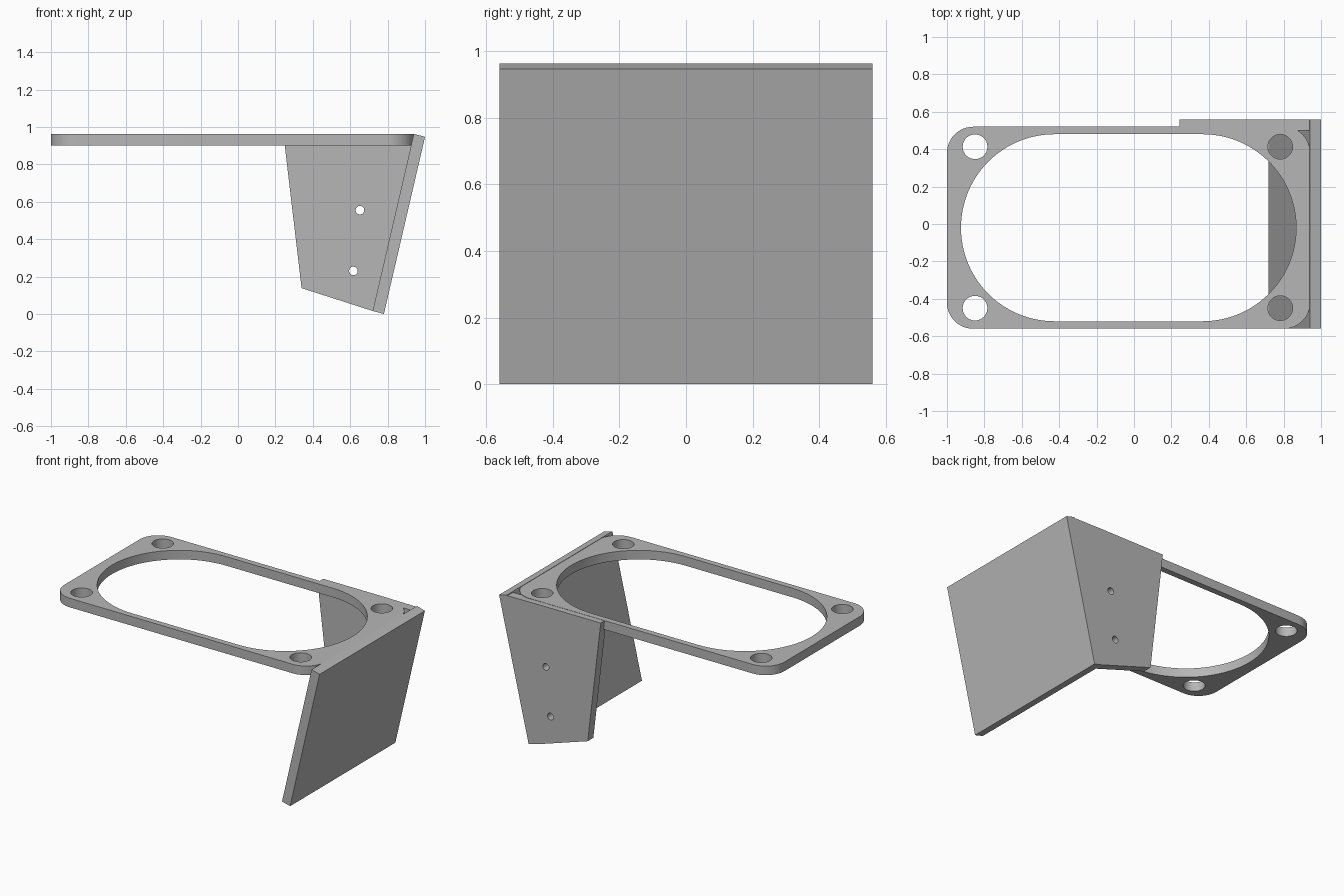
import bpy
import bmesh
from math import cos, sin, pi, radians
from mathutils import Matrix

cube = bpy.data.objects.get("Cube")
if cube:
    bpy.data.objects.remove(cube, do_unlink=True)

grey = bpy.data.materials.new("plain grey")
grey.use_nodes = True
colour = (0.47, 0.47, 0.47, 1)
grey.diffuse_color = colour
grey.node_tree.nodes["Principled BSDF"].inputs["Base Color"].default_value = colour


def rounded(x0, x1, y0, y1, r, steps):
    """Outline of a rectangle with round corners."""
    corners = [(x1 - r, y1 - r), (x0 + r, y1 - r), (x0 + r, y0 + r), (x1 - r, y0 + r)]
    pts = []
    for q, (cx, cy) in enumerate(corners):
        for i in range(steps + 1):
            a = (q + i / steps) * pi / 2
            pts.append((cx + r * cos(a), cy + r * sin(a)))
    return pts


def circle(cx, cy, r, n=40):
    return [(cx + r * cos(2 * pi * i / n), cy + r * sin(2 * pi * i / n)) for i in range(n)]


def plate(name, outlines, thickness, matrix):
    """Flat plate from an outer outline and hole outlines."""
    curve = bpy.data.curves.new(name, "CURVE")
    curve.dimensions = "2D"
    curve.fill_mode = "BOTH"
    curve.extrude = thickness / 2
    for pts in outlines:
        spline = curve.splines.new("POLY")
        spline.points.add(len(pts) - 1)
        for p, (x, y) in zip(spline.points, pts):
            p.co = (x, y, 0, 1)
        spline.use_cyclic_u = True
    helper = bpy.data.objects.new(name + "_outline", curve)
    bpy.context.collection.objects.link(helper)
    deps = bpy.context.evaluated_depsgraph_get()
    mesh = bpy.data.meshes.new_from_object(helper.evaluated_get(deps))
    bpy.data.objects.remove(helper, do_unlink=True)

    # Weld the caps to the walls and place the plate
    bm = bmesh.new()
    bm.from_mesh(mesh)
    bmesh.ops.remove_doubles(bm, verts=bm.verts, dist=0.0002)
    bmesh.ops.transform(bm, matrix=matrix, verts=bm.verts)
    bmesh.ops.recalc_face_normals(bm, faces=bm.faces)
    bm.to_mesh(mesh)
    bm.free()
    mesh.materials.clear()
    mesh.materials.append(grey)
    obj = bpy.data.objects.new(name, mesh)
    bpy.context.collection.objects.link(obj)
    bpy.ops.object.select_all(action="DESELECT")
    obj.select_set(True)
    bpy.context.view_layer.objects.active = obj
    bpy.ops.object.shade_smooth_by_angle(angle=radians(30))
    return obj


upright = Matrix.Rotation(pi / 2, 4, "X")

# Top frame with a long round-ended opening and four corner holes
frame = [rounded(-1, 0.942, -0.56, 0.52, 0.14, 12),
         rounded(-0.925, 0.867, -0.52, 0.48, 0.4999, 24)]
frame += [circle(x, y, 0.066) for x in (-0.85, 0.782) for y in (-0.45, 0.413)]
plate("top_frame", frame, 0.061, Matrix.Translation((0, 0, 0.9305)))

# Leaning end wall
wall = [(0.72, 0.016), (0.78, 0), (1, 0.947), (0.94, 0.963)]
plate("end_wall", [wall], 1.12, upright)

# Tapered side bracket with two bolt holes
bracket = [(0.243, 0.9595), (0.34, 0.138), (0.72, 0.016), (0.939, 0.957), (0.715, 0.9595)]
plate("side_bracket",
      [bracket, circle(0.652, 0.555, 0.023, 24), circle(0.617, 0.23, 0.023, 24)],
      0.06, Matrix.Translation((0, 0.53, 0)) @ upright)
